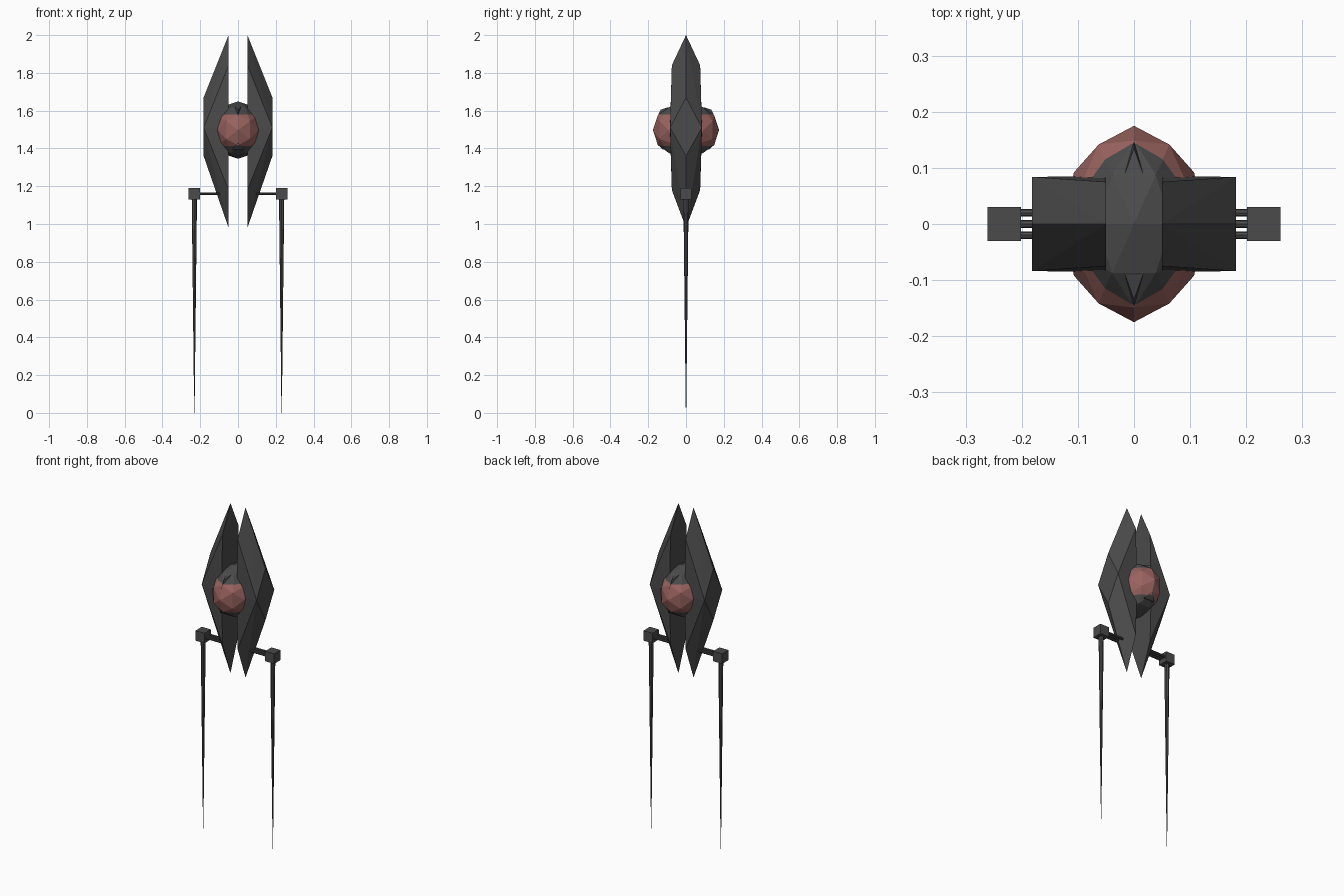
import bpy, bmesh
from itertools import product
from mathutils import Vector, Matrix

if "Cube" in bpy.data.objects:
    bpy.data.objects.remove(bpy.data.objects["Cube"])


def material(name, rgb):
    m = bpy.data.materials.new(name)
    m.diffuse_color = (*rgb, 1)
    m.use_nodes = True
    m.node_tree.nodes["Principled BSDF"].inputs["Base Color"].default_value = m.diffuse_color
    return m


DARK = material("charcoal", (0.07, 0.07, 0.07))
RED = material("dusty_red", (0.32, 0.125, 0.115))


def finish(bm, name, *mats):
    bmesh.ops.recalc_face_normals(bm, faces=bm.faces[:])
    me = bpy.data.meshes.new(name)
    bm.to_mesh(me)
    bm.free()
    for m in mats:
        me.materials.append(m)
    ob = bpy.data.objects.new(name, me)
    bpy.context.collection.objects.link(ob)
    return ob


def hull(points):
    bm = bmesh.new()
    for p in points:
        bm.verts.new(p)
    bmesh.ops.convex_hull(bm, input=bm.verts[:])
    return bm


# core: faceted ellipsoid with a red band in front and behind
pts = set()
for base in ((1, 0, 0), (0.8507, 0.5257, 0), (0.5, 0.809, 0.309)):
    for signs in product((1, -1), repeat=3):
        v = [a * s + 0.0 for a, s in zip(base, signs)]
        for k in range(3):
            pts.add(tuple(v[k:] + v[:k]))
CZ, BAND = 1.497, 0.084
bm = hull([(x * 0.126, y * 0.175, z * 0.152 + CZ) for x, y, z in sorted(pts)])
for s in (1, -1):
    bmesh.ops.bisect_plane(bm, geom=bm.verts[:] + bm.edges[:] + bm.faces[:],
                           plane_co=(0, 0, CZ + s * BAND), plane_no=(0, 0, 1))
for f in bm.faces:
    f.material_index = int(abs(f.calc_center_median().z - CZ) < BAND)
finish(bm, "core", DARK, RED)

for side, label in ((1, "right"), (-1, "left")):
    # tall shell: flat inside, peaked outside
    shell = [(0.05, 0, 2.0), (0.05, 0, 0.98), (0.182, 0, 1.67), (0.182, 0, 1.36)]
    for y in (1, -1):
        shell += [(0.05, y * 0.075, 1.84), (0.05, y * 0.085, 1.5),
                  (0.05, y * 0.075, 1.18), (0.182, y * 0.084, 1.51)]
    finish(hull([(side * x, y, z) for x, y, z in shell]), label + "_shell", DARK)

    # hip block
    bm = bmesh.new()
    bmesh.ops.create_cube(bm, size=0.06, matrix=Matrix.Translation((side * 0.231, 0, 1.16)))
    finish(bm, label + "_hip", DARK)

    # three struts joining hip and shell
    bm = bmesh.new()
    for y in (-0.02, 0, 0.02):
        m = Matrix.Translation((side * 0.15, y, 1.161)) @ Matrix.Rotation(1.5708, 4, 'Y')
        bmesh.ops.create_cone(bm, cap_ends=True, segments=8, radius1=0.007,
                              radius2=0.007, depth=0.11, matrix=m)
    finish(bm, label + "_struts", DARK)

    # needle leg
    bm = bmesh.new()
    bmesh.ops.create_cone(bm, cap_ends=True, segments=8, radius1=0.001, radius2=0.014,
                          depth=1.14, matrix=Matrix.Translation((side * 0.231, 0, 0.57)))
    finish(bm, label + "_leg", DARK)

# pointed teeth dipping into the red band, front and back
for s, label in ((-1, "front"), (1, "back")):
    finish(hull([(0, s * 0.155, 1.56), (0.016, s * 0.09, 1.62),
                 (-0.016, s * 0.09, 1.62), (0, s * 0.135, 1.605)]), label + "_upper_tooth", DARK)
    finish(hull([(0, s * 0.156, 1.43), (0.035, s * 0.125, 1.395),
                 (-0.035, s * 0.125, 1.395), (0, s * 0.09, 1.39)]), label + "_lower_tooth", DARK)
